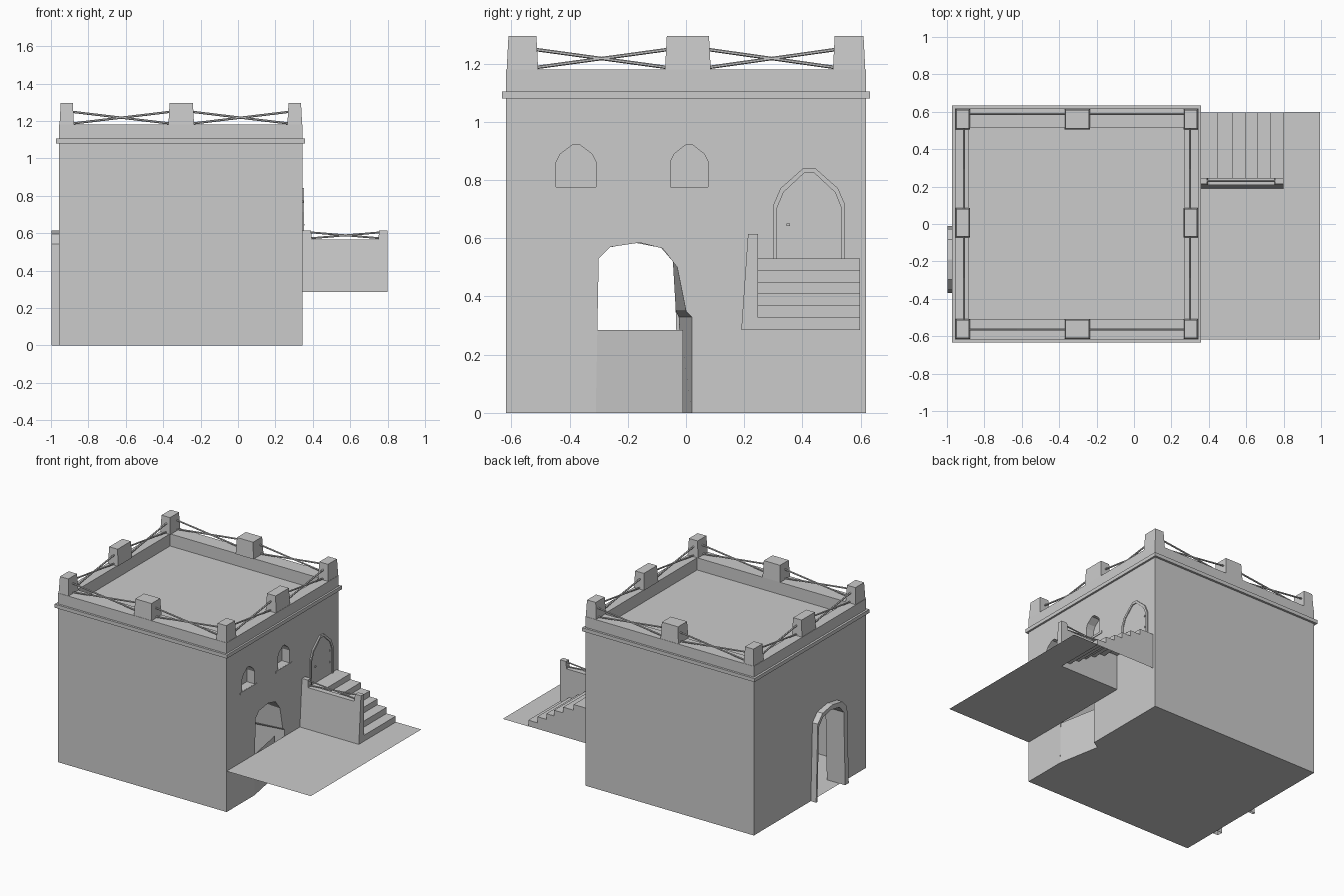
import bpy, bmesh
from mathutils import Vector

if "Cube" in bpy.data.objects:
    bpy.data.objects.remove(bpy.data.objects["Cube"])

mat = bpy.data.materials.new("plaster_grey")
mat.diffuse_color = (0.6, 0.6, 0.6, 1)
mat.use_nodes = True
mat.node_tree.nodes["Principled BSDF"].inputs["Base Color"].default_value = mat.diffuse_color

X0, X1, Y0, Y1 = -0.957, 0.345, -0.618, 0.618     # building footprint
IX0, IX1, IY0, IY1 = -0.885, 0.27, -0.508, 0.515  # inside of parapet
TOP, DECK, GROUND = 1.18, 1.095, 0.285


def finish(name, bm):
    me = bpy.data.meshes.new(name)
    bm.to_mesh(me)
    bm.free()
    me.materials.append(mat)
    ob = bpy.data.objects.new(name, me)
    bpy.context.collection.objects.link(ob)
    return ob


def poly(bm, pts):
    return bm.faces.new([bm.verts.new(p) for p in pts])


def fill(bm, loops, normal):
    """Flat wall from an outer loop and hole loops."""
    edges = []
    for lp in loops:
        vs = [bm.verts.new(p) for p in lp]
        edges += [bm.edges.new((vs[i - 1], vs[i])) for i in range(len(vs))]
    res = bmesh.ops.triangle_fill(bm, use_beauty=True, use_dissolve=False,
                                  edges=edges, normal=normal)
    for f in res["geom"]:
        if isinstance(f, bmesh.types.BMFace):
            f.normal_update()
            if f.normal.dot(Vector(normal)) < 0:
                f.normal_flip()


def loft(bm, loops, closed=True, cap=True, flip=False):
    """Bridge successive loops of equal length, optionally capping the last."""
    rings = [[bm.verts.new(p) for p in lp] for lp in loops]
    n = len(rings[0])
    made = []
    for a, b in zip(rings, rings[1:]):
        for i in range(n if closed else n - 1):
            j = (i + 1) % n
            made.append(bm.faces.new((a[i], a[j], b[j], b[i])))
    if cap:
        made.append(bm.faces.new(rings[-1]))
    if flip:
        for f in made:
            f.normal_flip()


def at(x, pts):
    return [(x, y, z) for y, z in pts]


POINTED = [(1, 0), (1, .58), (.9, .76), (.58, .98), (.42, .98), (.1, .76), (0, .58), (0, 0)]
ROUND = [(1, 0), (.95, .88), (.8, .97), (.5, 1), (.2, .97), (.05, .88), (0, 0)]


def arch(shape, y0, y1, z0, z1):
    return [(y0 + (y1 - y0) * u, z0 + (z1 - z0) * v) for u, v in shape]


def box(name, lo, hi, inset=0.0):
    """Box whose top can be inset to give a taper."""
    bm = bmesh.new()
    (x0, y0, z0), (x1, y1, z1) = lo, hi
    t = inset
    bottom = [(x0, y0, z0), (x1, y0, z0), (x1, y1, z0), (x0, y1, z0)]
    top = [(x0 + t, y0 + t, z1), (x1 - t, y0 + t, z1), (x1 - t, y1 - t, z1), (x0 + t, y1 - t, z1)]
    loft(bm, [bottom, top])
    poly(bm, bottom[::-1])
    return finish(name, bm)


def rope(name, a, b, r=0.006):
    a, b = Vector(a), Vector(b)
    d = b - a
    bm = bmesh.new()
    bmesh.ops.create_cone(bm, cap_ends=True, segments=6, radius1=r, radius2=r, depth=d.length)
    ob = finish(name, bm)
    ob.rotation_mode = 'QUATERNION'
    ob.rotation_quaternion = d.to_track_quat('Z', 'Y')
    ob.location = (a + b) / 2


# Building shell with openings
windows = [(-0.47, -0.285), (-0.078, 0.1)]
win_outer = [arch(POINTED, a, b, 0.775, 0.942) for a, b in windows]
win_inner = [arch(POINTED, a + .024, b - .024, 0.776, 0.925) for a, b in windows]
tunnel = [(.02, 0), (.02, .33), (0, .35), (-.03, .5), (-.08, .565),
          (-.16, .585), (-.26, .57), (-.3, .53), (-.31, 0)]
tunnel_in = [(-.01, 0), (-.025, .33), (-.035, .35), (-.045, .52)] + tunnel[4:]
gate_outer = arch(ROUND, -0.37, -0.01, 0, 0.615)
gate_inner = arch(ROUND, -0.33, -0.025, 0, 0.585)

bm = bmesh.new()
frame = [(Y0, 0), (Y0, TOP), (Y1, TOP), (Y1, 0)]
fill(bm, [at(X1, frame + tunnel)] + [at(X1, w) for w in win_outer], (1, 0, 0))
fill(bm, [at(X0, frame + gate_inner)], (-1, 0, 0))
poly(bm, [(X0, Y0, 0), (X1, Y0, 0), (X1, Y0, TOP), (X0, Y0, TOP)])
poly(bm, [(X1, Y1, 0), (X0, Y1, 0), (X0, Y1, TOP), (X1, Y1, TOP)])
fill(bm, [[(X0, Y1, 0), (X1, Y1, 0), (X1, .02, 0), (.29, -.01, 0), (X1, -.31, 0),
           (X1, Y0, 0), (X0, Y0, 0)]], (0, 0, -1))
# parapet top, parapet inner sides and roof deck
outer = [(X0, Y0), (X1, Y0), (X1, Y1), (X0, Y1)]
inner = [(IX0, IY0), (IX1, IY0), (IX1, IY1), (IX0, IY1)]
loft(bm, [[(x, y, TOP) for x, y in outer], [(x, y, TOP) for x, y in inner],
          [(x, y, DECK) for x, y in inner]])
finish("building_walls", bm)

# Window recesses with flat surround, and sills
for k in range(2):
    bm = bmesh.new()
    loft(bm, [at(X1, win_outer[k]), at(X1, win_inner[k]), at(X1 - .06, win_inner[k])])
    finish("window_recess", bm)
    a, b = windows[k]
    box("window_sill", (X1 - .01, a, .76), (X1 + .004, b, .775))

# Passage lining, low wall in the passage, and framed gate at the far side
bm = bmesh.new()
loft(bm, [at(X1, tunnel), at(X1 - .28, tunnel_in)], closed=False, cap=False)
poly(bm, [(X1, -.31, 0), (.29, -.01, 0), (.29, -.01, GROUND), (X1, -.31, GROUND)])
finish("passage_lining", bm)
bm = bmesh.new()
loft(bm, [at(X0, gate_outer), at(-.998, gate_outer), at(-.998, gate_inner), at(X0 + .1, gate_inner)],
     closed=False, cap=False, flip=True)
finish("gate_frame", bm)

# Upper door with raised frame, knob and hinges
bm = bmesh.new()
door_out = arch(POINTED, .3, .547, .53, .848)
door_in = arch(POINTED, .313, .534, .53, .83)
loft(bm, [at(X1, door_out), at(X1 + .009, door_out), at(X1 + .009, door_in), at(X1 + .003, door_in)])
finish("upper_door", bm)
box("door_knob", (X1, .346, .642), (X1 + .01, .358, .65))
for z in (.61, .69):
    box("door_hinge", (X1, .514, z), (X1 + .006, .52, z + .012))

# Cornice band
bm = bmesh.new()
big = [(X0 - .015, Y0 - .015), (X1 + .013, Y0 - .015), (X1 + .013, Y1 + .015), (X0 - .015, Y1 + .015)]
loft(bm, [[(x, y, 1.08) for x, y in outer], [(x, y, 1.08) for x, y in big],
          [(x, y, 1.105) for x, y in big], [(x, y, 1.105) for x, y in outer]], cap=False)
finish("cornice", bm)

# Roof pillars and crossed ropes
xs = [(X0 + .003, IX0 + .008), (-.372, -.235), (IX1 - .006, X1 - .002)]
ys = [(Y0 + .002, IY0), (-.072, .085), (IY1 - .01, Y1 - .002)]
for i, (xa, xb) in enumerate(xs):
    for j, (ya, yb) in enumerate(ys):
        if i == 1 and j == 1:
            continue
        if i == 1:
            name = "front_back_pillar"
        else:
            name = "side_pillar" if j == 1 else "corner_pillar"
        box(name, (xa, ya, TOP), (xb, yb, 1.295), .006)
for k in range(2):
    for lo, hi in ((1.185, 1.25), (1.25, 1.185)):
        for y in (-.565, .587):
            rope("roof_rope", (xs[k][1] - .02, y, lo), (xs[k + 1][0] + .02, y, hi))
        for x in (-.91, .3):
            rope("roof_rope", (x, ys[k][1] - .02, lo), (x, ys[k + 1][0] + .02, hi))

# Raised ground in front of the entrance, open below the stairs
bm = bmesh.new()
fill(bm, [[(X1, Y0, GROUND), (.995, Y0, GROUND), (.995, .6, GROUND), (.8, .6, GROUND),
           (.8, .247, GROUND), (X1, .247, GROUND)]], (0, 0, 1))
finish("ground_sheet", bm)

# Stairs: hollow stepped sheet with its outer side
steps = [(.45, .53), (.53, .49), (.6, .45), (.66, .41), (.73, .37), (.8, .327)]
prof = [(X1, .53)]
for k, (x, z) in enumerate(steps):
    prof += [(x, z), (x, steps[k + 1][1] if k < 5 else GROUND)]
side = prof + [(X1, GROUND)]
bm = bmesh.new()
loft(bm, [[(x, .24, z) for x, z in prof], [(x, .597, z) for x, z in prof]],
     closed=False, cap=False)
fill(bm, [[(x, .597, z) for x, z in side]], (0, 1, 0))
for f in bm.faces:                      # treads up, risers out
    f.normal_update()
    if f.normal.x + f.normal.z < -.5:
        f.normal_flip()
finish("stairs", bm)

# Stair balustrade: leaning wall with end posts and crossed ropes
wall = [(X1, GROUND), (.8, GROUND), (.8, .615), (.755, .615),
        (.75, .565), (.395, .565), (.39, .615), (X1, .615)]
bm = bmesh.new()
loft(bm, [[(x, .247, z) for x, z in wall],
          [(x, .19 + (z - GROUND) * .07, z) for x, z in wall]])
poly(bm, [(x, .247, z) for x, z in wall])
bmesh.ops.recalc_face_normals(bm, faces=bm.faces)
bmesh.ops.remove_doubles(bm, verts=bm.verts, dist=1e-5)
bmesh.ops.recalc_face_normals(bm, faces=bm.faces)
finish("stair_balustrade", bm)
rope("balustrade_rope", (.38, .23, .605), (.77, .23, .572), .005)
rope("balustrade_rope", (.38, .23, .572), (.77, .23, .605), .005)
